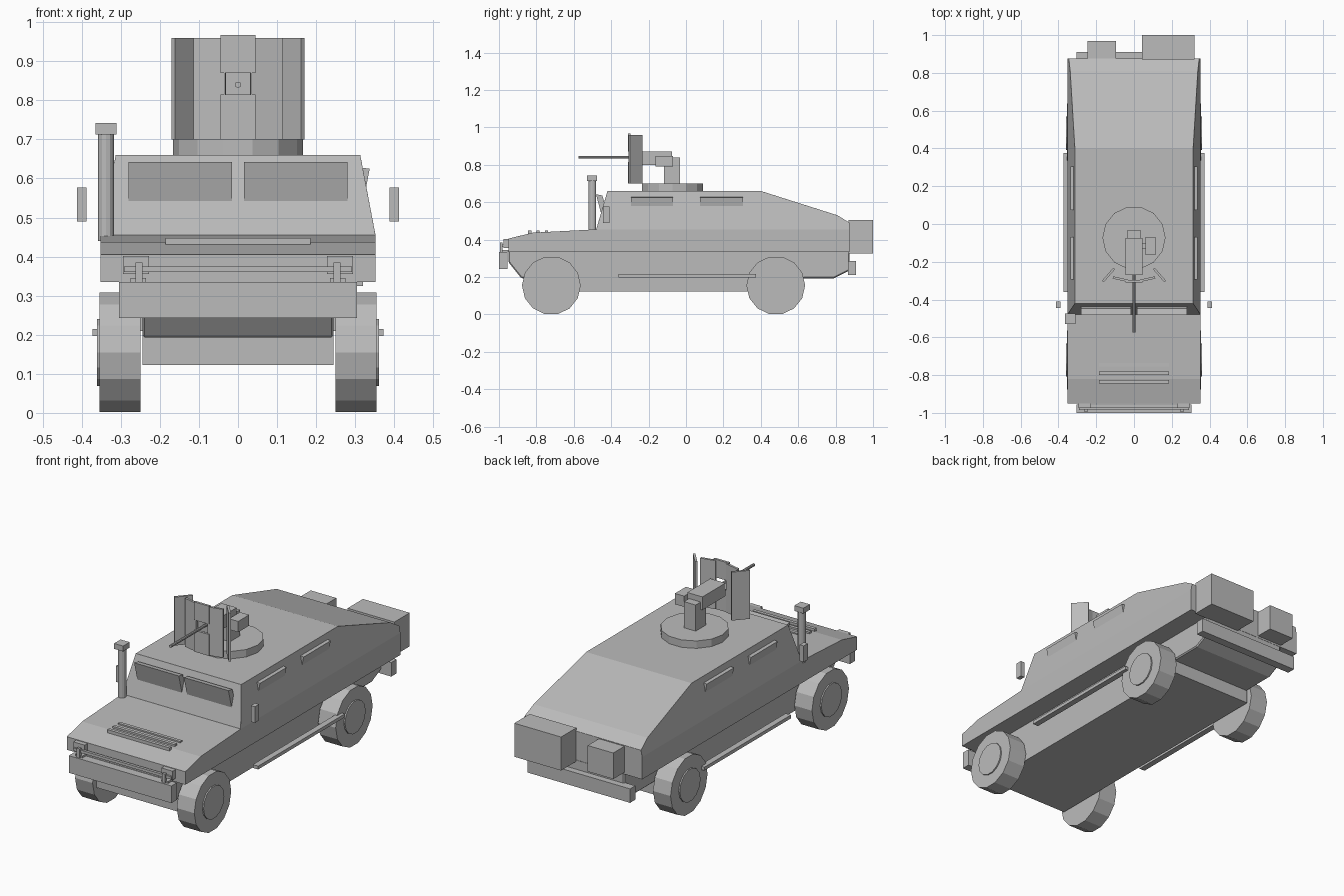
import bpy, bmesh, math
from mathutils import Vector

if "Cube" in bpy.data.objects:
    bpy.data.objects.remove(bpy.data.objects["Cube"])

grey = bpy.data.materials.new("plain_grey")
grey.diffuse_color = (0.5, 0.5, 0.5, 1)
grey.use_nodes = True
grey.node_tree.nodes["Principled BSDF"].inputs["Base Color"].default_value = grey.diffuse_color


def add(name, bm):
    bmesh.ops.recalc_face_normals(bm, faces=bm.faces[:])
    me = bpy.data.meshes.new(name)
    bm.to_mesh(me)
    bm.free()
    me.materials.append(grey)
    ob = bpy.data.objects.new(name, me)
    bpy.context.collection.objects.link(ob)
    return ob


def box(name, x, y, z, turn=0.0):
    """Box from (min, max) ranges, turned about its own vertical axis."""
    ob = prism(name, [(y[0], z[0]), (y[1], z[0]), (y[1], z[1]), (y[0], z[1])], x[0], x[1])
    if turn:
        c = Vector(((x[0] + x[1]) / 2, (y[0] + y[1]) / 2, 0))
        for v in ob.data.vertices:
            v.co -= c
        ob.location = c
        ob.rotation_euler.z = turn
    return ob


def prism(name, profile, a, b, along="x"):
    """Profile in the yz plane swept along x, or in the xz plane swept along y."""
    bm = bmesh.new()
    place = (lambda p, t: (t, p[0], p[1])) if along == "x" else (lambda p, t: (p[0], t, p[1]))
    f = bm.faces.new([bm.verts.new(place(p, a)) for p in profile])
    ext = bmesh.ops.extrude_face_region(bm, geom=[f])
    step = Vector((b - a, 0, 0)) if along == "x" else Vector((0, b - a, 0))
    bmesh.ops.translate(bm, vec=step, verts=[g for g in ext["geom"] if isinstance(g, bmesh.types.BMVert)])
    return add(name, bm)


def rod(name, centre, r, a, b, axis, n):
    """Upright-sided cylinder between a and b on the given axis."""
    bm = bmesh.new()
    rings = []
    for t in (a, b):
        ring = []
        for i in range(n):
            w = 2 * math.pi * i / n
            p, q = centre[0] + r * math.cos(w), centre[1] + r * math.sin(w)
            ring.append(bm.verts.new({"x": (t, p, q), "y": (p, t, q), "z": (p, q, t)}[axis]))
        rings.append(ring)
        bm.faces.new(ring)
    for i in range(n):
        j = (i + 1) % n
        bm.faces.new((rings[0][i], rings[0][j], rings[1][j], rings[1][i]))
    return add(name, bm)


def bevel(ob, width):
    m = ob.modifiers.new("edge_bevel", "BEVEL")
    m.width, m.segments, m.limit_method = width, 1, "ANGLE"
    m.angle_limit = math.radians(30)


# Upper hull: side profile, with walls leaning in above the shoulder line
hull = prism("upper_hull", [(-.95, .335), (-.95, .405), (-.82, .437), (-.48, .455), (-.42, .66),
                            (.40, .66), (.81, .53), (.875, .49), (.875, .335)], -.352, .352)
bm = bmesh.new()
bm.from_mesh(hull.data)
bmesh.ops.bisect_plane(bm, geom=bm.verts[:] + bm.edges[:] + bm.faces[:],
                       plane_co=(0, 0, .4551), plane_no=(0, 0, 1))
for v in bm.verts:
    if v.co.z > .456:
        v.co.x -= math.copysign((v.co.z - .455) * .19, v.co.x)
bm.to_mesh(hull.data)
bm.free()
bevel(hull, .008)

# Lower hull and chassis
lower = prism("lower_hull", [(-.95, .34), (-.95, .28), (-.88, .193), (.79, .193), (.875, .235), (.875, .34)],
              -.245, .245)
bevel(lower, .006)
box("chassis", (-.245, .245), (-.85, .61), (.122, .20))

# Bumpers and rear stowage
box("front_bumper", (-.305, .305), (-1, -.955), (.243, .335))
box("rear_bumper", (-.305, .305), (.865, .91), (.21, .285))
box("large_rear_box", (.042, .32), (.87, 1), (.325, .505))
box("small_rear_box", (-.247, -.095), (.87, .97), (.345, .485))

# Nose bar and hood slats
box("nose_bar", (-.292, .292), (-.985, -.97), (.36, .375))
for i in range(3):
    y = -.845 + i * .045
    box("hood_slat", (-.185, .185), (y, y + .018), (.42, .448))

# Mirrored parts on both sides
for s in (-1, 1):
    def both(u, v):
        return tuple(sorted((s * u, s * v)))
    for y in (-.72, .48):
        rod("wheel", (y, .155), .157, s * .25, s * .354, "x", 14)
        rod("wheel_hub", (y, .155), .088, s * .34, s * .361, "x", 14)
    box("side_step", both(.34, .372), (-.36, .375), (.197, .215))
    box("mirror", both(.388, .412), (-.445, -.41), (.49, .577))
    box("headlight", both(.228, .295), (-.975, -.94), (.355, .402))
    box("nose_bar_post", both(.245, .262), (-.995, -.98), (.33, .385))
    box("nose_bar_foot", both(.235, .275), (-.985, -.945), (.335, .345))
    # Windshield panes lean forward out of the sloped front
    prism("windshield_pane", [(-.481, .642), (-.447, .636), (-.40, .46), (-.435, .468)], s * .015, s * .28)
    # Side panes lean outward at the top
    for y0, y1 in ((-.295, -.07), (.075, .305)):
        prism("side_pane", [(s * .337, .625), (s * .30, .63), (s * .28, .53), (s * .319, .53)], y0, y1, "y")

# Air intake
rod("intake_pipe", (-.338, -.50), .02, .44, .72, "z", 12)
box("intake_cap", (-.365, -.311), (-.53, -.475), (.713, .742))

# Turret ring and gun
rod("turret_ring", (0, -.073), .167, .65, .70, "z", 14)
box("gun_pedestal", (-.035, .035), (-.118, -.032), (.695, .84))
box("gun_body", (-.045, .045), (-.27, -.075), (.80, .87))
box("ammo_box", (.06, .115), (-.163, -.07), (.79, .848))
box("ammo_bracket", (.03, .065), (-.13, -.10), (.805, .835))
rod("gun_barrel", (0, .84), .008, -.575, -.26, "y", 10)

# Gun shields: split centre plate and two angled plates each side
box("centre_shield_low", (-.045, .045), (-.31, -.297), (.70, .815))
box("centre_shield_high", (-.045, .045), (-.31, -.297), (.87, .967))
for s in (-1, 1):
    box("inner_shield", (s * .072 - .041, s * .072 + .041), (-.298, -.286), (.70, .96), s * .22)
    box("outer_shield", (s * .135 - .046, s * .135 + .046), (-.276, -.264), (.70, .96), -s * .85)
